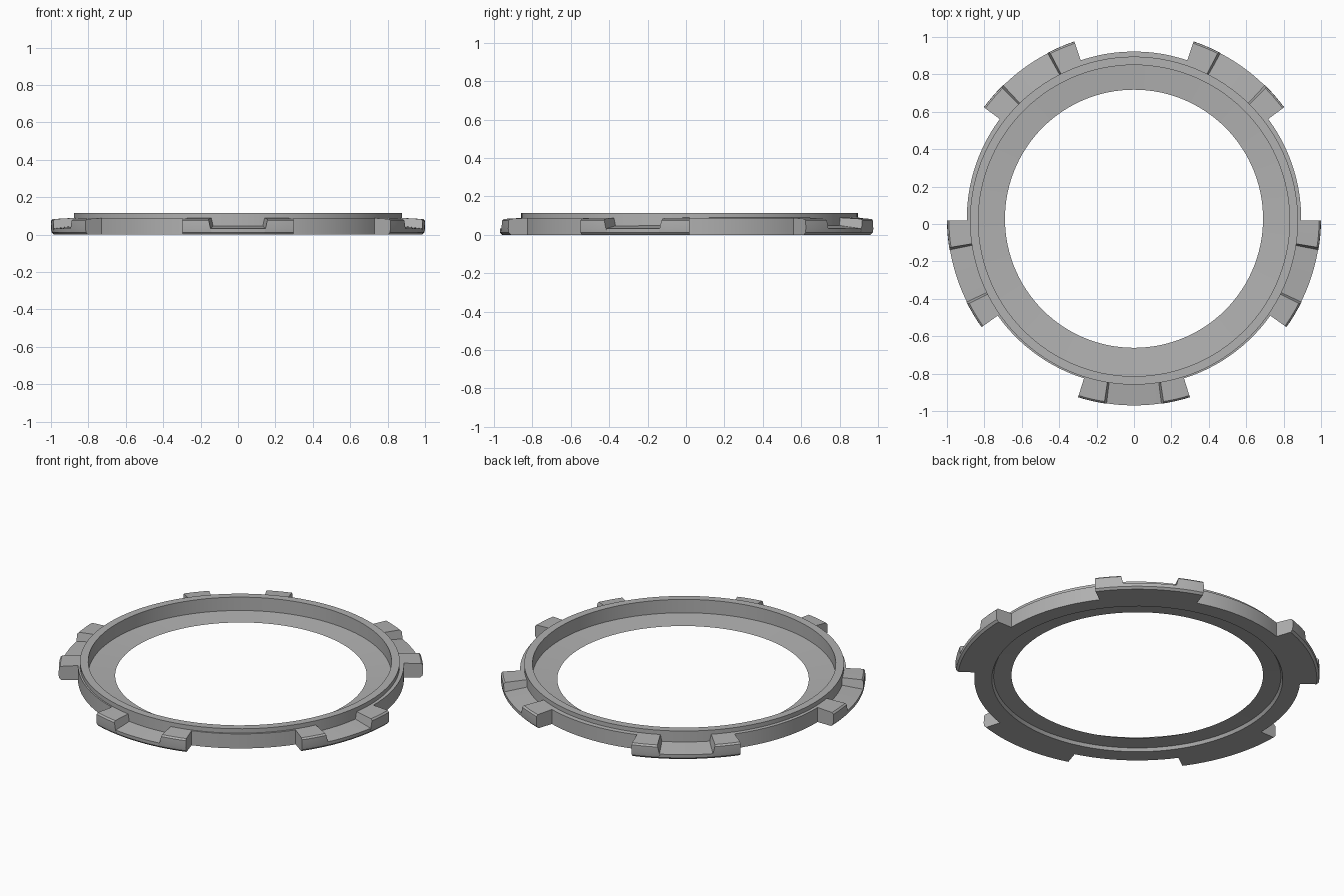
import bpy, bmesh
from math import radians, cos, sin, ceil

if "Cube" in bpy.data.objects:
    bpy.data.objects.remove(bpy.data.objects["Cube"])

CY = 0.028   # ring axis sits slightly behind the origin
RIM_SHIFT = -0.01   # the raised rim is a touch off the ring axis

grey = bpy.data.materials.new("dark_grey")
grey.diffuse_color = (0.44, 0.44, 0.44, 1)
grey.use_nodes = True
grey.node_tree.nodes["Principled BSDF"].inputs["Base Color"].default_value = grey.diffuse_color


def finish(bm, name):
    bmesh.ops.remove_doubles(bm, verts=bm.verts, dist=1e-6)
    bmesh.ops.recalc_face_normals(bm, faces=bm.faces)
    mesh = bpy.data.meshes.new(name)
    bm.to_mesh(mesh)
    bm.free()
    mesh.materials.append(grey)
    ob = bpy.data.objects.new(name, mesh)
    ob.location = (0, CY, 0)
    bpy.context.collection.objects.link(ob)
    bpy.ops.object.select_all(action='DESELECT')
    ob.select_set(True)
    bpy.context.view_layer.objects.active = ob
    bpy.ops.object.shade_smooth_by_angle(angle=radians(25))
    return ob


def sweep(bm, profile, start, end, lean_start=0.0, lean_end=0.0, step=3.0):
    """Revolve a closed (radius, z) profile between two angles in degrees.
    The leans tilt the end faces, in degrees per unit of height."""
    full = abs(end - start) >= 360
    n = max(1, ceil((end - start) / step))
    rows = []
    for i in range(n if full else n + 1):
        t = i / n
        row = []
        for r, z in profile:
            a0, a1 = start + lean_start * z, end + lean_end * z
            a = radians(a0 + (a1 - a0) * t)
            row.append(bm.verts.new((r * cos(a), r * sin(a), z)))
        rows.append(row)
    m = len(profile)
    for i in range(n):
        p, q = rows[i], rows[(i + 1) % len(rows)]
        for j in range(m):
            k = (j + 1) % m
            bm.faces.new((p[j], q[j], q[k], p[k]))
    if not full:
        bm.faces.new(rows[0])
        bm.faces.new(rows[-1][::-1])


# Main ring: raised rim with a thin inward flange
bm = bmesh.new()
sweep(bm, [(0.69, 0.024), (0.788, 0.018), (0.798, 0.0), (0.877, 0.0),
           (0.877, 0.115), (0.832, 0.115), (0.832, 0.034)], 0, 360)
for v in bm.verts:
    if v.co.xy.length > 0.82:
        v.co.y += RIM_SHIFT
finish(bm, "ring_body")

POST = [(0.86, 0.0), (0.985, 0.0), (0.997, 0.012), (1.0, 0.03),
        (0.999, 0.074), (0.99, 0.083), (0.86, 0.09)]
RECESS = [(0.86, 0.0), (0.985, 0.0), (0.997, 0.012), (0.998, 0.032), (0.86, 0.05)]
STEP = [(0.86, 0.0), (0.894, 0.0), (0.894, 0.088), (0.86, 0.09)]
HALF, NOTCH, LEAN = 17.4, 8.0, 14.0   # half angles of a lug and of its recess

lugs, recesses, steps = bmesh.new(), bmesh.new(), bmesh.new()
for i in range(5):
    c = -90 + 72 * i
    # Two raised end blocks on each lug, inner sides leaning outward
    sweep(lugs, POST, c - HALF, c - NOTCH, lean_end=-LEAN)
    sweep(lugs, POST, c + NOTCH, c + HALF, lean_start=LEAN)
    # Sloped low floor between the blocks
    sweep(recesses, RECESS, c - NOTCH, c + NOTCH, -LEAN, LEAN)
    # Shallow outer step between neighbouring lugs
    sweep(steps, STEP, c + HALF, c + 72 - HALF)
finish(lugs, "lug_end_blocks")
finish(recesses, "lug_recess_floors")
finish(steps, "outer_step")
